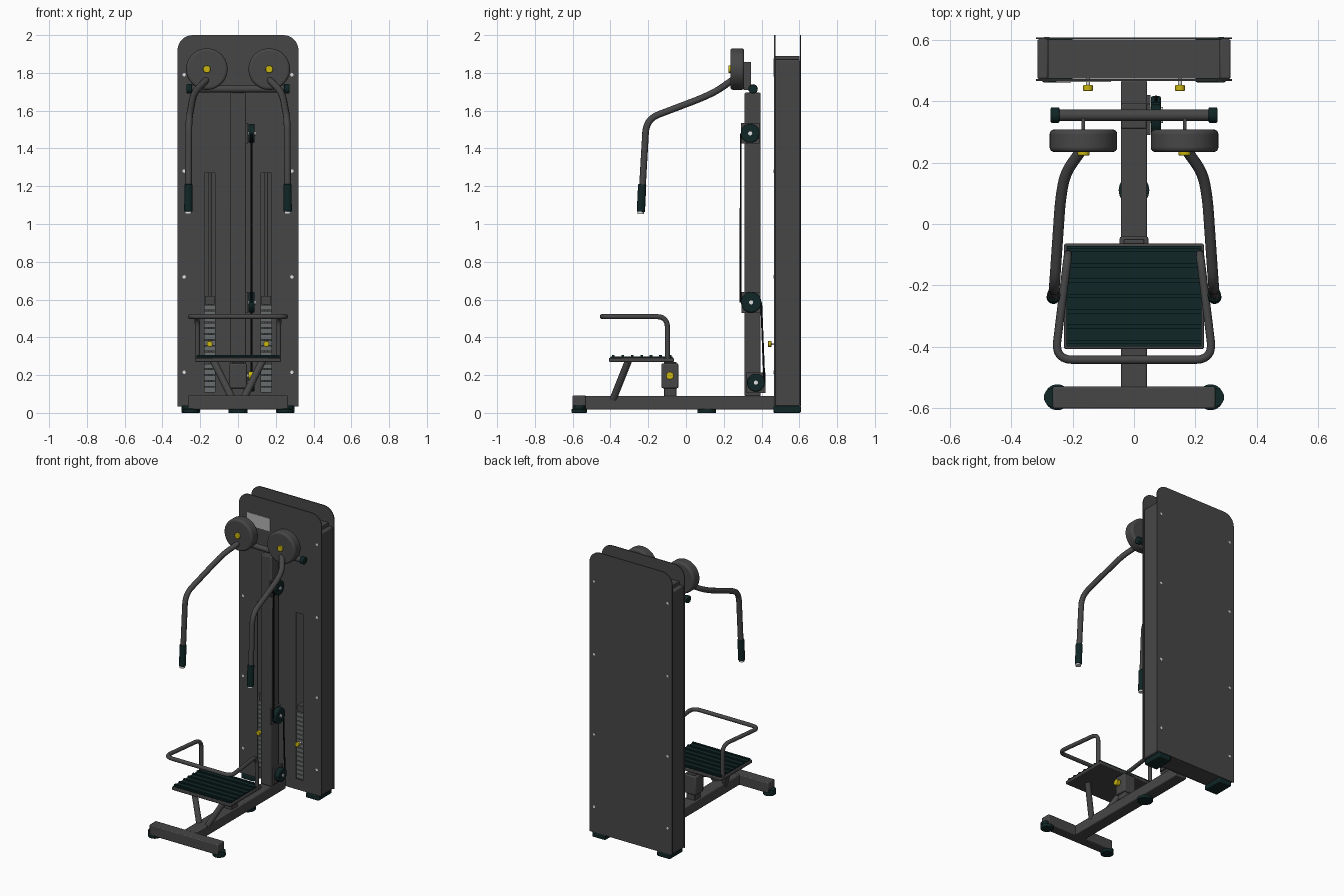
import bpy, math
from mathutils import Vector

if "Cube" in bpy.data.objects:
    bpy.data.objects.remove(bpy.data.objects["Cube"])

def mat(name, rgb):
    m = bpy.data.materials.new(name)
    m.diffuse_color = (*rgb, 1)
    m.use_nodes = True
    m.node_tree.nodes["Principled BSDF"].inputs["Base Color"].default_value = m.diffuse_color
    return m

GREY = mat("dark grey metal", (0.062, 0.062, 0.062))
RUBBER = mat("black green rubber", (0.005, 0.019, 0.019))
YELLOW = mat("yellow knob", (0.60, 0.47, 0.005))
STEEL = mat("light steel", (0.75, 0.75, 0.75))
IRON = mat("weight grey", (0.14, 0.15, 0.15))
LABEL = mat("label grey", (0.45, 0.45, 0.45))
CABLE = mat("cable black", (0.005, 0.005, 0.005))

def finish(o, name, m, bevel=0, segs=2):
    o.name = name
    o.data.materials.clear()
    o.data.materials.append(m)
    if bevel:
        b = o.modifiers.new("bevel", 'BEVEL')
        b.width, b.segments, b.limit_method = bevel, segs, 'ANGLE'
    bpy.ops.object.select_all(action='DESELECT')
    o.select_set(True)
    bpy.context.view_layer.objects.active = o
    bpy.ops.object.shade_smooth_by_angle(angle=math.radians(35))
    return o

def box(name, x, y, z, m, bevel=0):
    bpy.ops.mesh.primitive_cube_add(size=1)
    o = bpy.context.object
    for v in o.data.vertices:
        v.co = [r[0] + (c + 0.5) * (r[1] - r[0]) for r, c in zip((x, y, z), v.co)]
    return finish(o, name, m, bevel)

def rod(name, a, b, r, m, n=32, bevel=0, segs=2):
    a, b = Vector(a), Vector(b)
    bpy.ops.mesh.primitive_cylinder_add(vertices=n, radius=r, depth=(b - a).length, location=(a + b) / 2)
    o = bpy.context.object
    o.rotation_euler = (b - a).to_track_quat('Z', 'Y').to_euler()
    return finish(o, name, m, bevel, segs)

def to_mesh(o):
    bpy.context.collection.objects.link(o)
    bpy.ops.object.select_all(action='DESELECT')
    o.select_set(True)
    bpy.context.view_layer.objects.active = o
    bpy.ops.object.convert(target='MESH')
    return bpy.context.object

def tube(name, pts, r, m, fillet=0.05):
    # polyline with rounded corners, swept with a round section
    pts = [Vector(p) for p in pts]
    path = [pts[0]]
    for p, q, s in zip(pts, pts[1:], pts[2:]):
        f = min(fillet, (p - q).length * .48, (s - q).length * .48)
        a, b = q + (p - q).normalized() * f, q + (s - q).normalized() * f
        path += [a * (1 - t) ** 2 + q * 2 * t * (1 - t) + b * t * t for t in (i / 6 for i in range(7))]
    path.append(pts[-1])
    c = bpy.data.curves.new(name, 'CURVE')
    c.dimensions, c.bevel_depth, c.bevel_resolution, c.use_fill_caps = '3D', r, 4, True
    s = c.splines.new('POLY')
    s.points.add(len(path) - 1)
    for sp, p in zip(s.points, path):
        sp.co = (*p, 1)
    return finish(to_mesh(bpy.data.objects.new(name, c)), name, m)

def panel(name, y, slots):
    # flat panel with rounded top corners and optional slot holes
    R, W = 0.08, 0.32
    arc = [(W - R + R * math.cos(a), 2 - R + R * math.sin(a)) for a in (math.pi / 16 * i for i in range(9))]
    loops = [[(-W, 0.035), (W, 0.035)] + arc + [(-x, z) for x, z in reversed(arc)]]
    for s in slots:
        loops.append([(s - .027, .11), (s - .027, 1.27), (s + .027, 1.27), (s + .027, .11)])
    c = bpy.data.curves.new(name, 'CURVE')
    c.dimensions, c.fill_mode, c.extrude = '2D', 'BOTH', 0.003
    for l in loops:
        sp = c.splines.new('POLY')
        sp.points.add(len(l) - 1)
        for p, q in zip(sp.points, l):
            p.co = (*q, 0, 1)
        sp.use_cyclic_u = True
    o = bpy.data.objects.new(name, c)
    o.rotation_euler = (math.pi / 2, 0, 0)
    o.location.y = y
    return finish(to_mesh(o), name, m=GREY)

# tower
panel("front_panel", 0.470, (-0.15, 0.15))
panel("back_panel", 0.606, ())
box("tower_cap", (-.28, .28), (.474, .602), (1.83, 1.89), GREY)
box("tower_floor", (-.28, .28), (.474, .602), (.036, .09), GREY)
box("name_plate", (-.255, -.075), (.463, .467), (1.785, 1.875), LABEL)
for s in (-1, 1):
    box("tower_side", sorted((s * .28, s * .315)), (.473, .603), (.036, 1.87), GREY, .006)
    box("tower_foot", sorted((s * .20, s * .30)), (.462, .608), (0, .036), RUBBER, .006)
    for z in (.215, .72, 1.28, 1.79):
        rod("front_panel_bolt", (s * .285, .464, z), (s * .285, .468, z), .009, STEEL, 12)
        rod("back_panel_bolt", (s * .285, .608, z), (s * .285, .610, z), .009, STEEL, 12)
    # weight stack behind the slot
    for i in range(15):
        z = .11 + i * .031
        box("weight_plate", (s * .15 - .055, s * .15 + .055), (.478, .59), (z, z + .026), IRON)
    box("stack_head", (s * .15 - .025, s * .15 + .025), (.48, .57), (.575, .62), GREY)
    rod("guide_rod", (s * .15, .55, .09), (s * .15, .55, 1.83), .01, GREY, 16)
    rod("pin_stem", (s * .15, .45, .365), (s * .15, .50, .365), .006, STEEL, 16)
    rod("pin_knob", (s * .15, .434, .365), (s * .15, .453, .365), .016, YELLOW, 20, .003)

# base
box("base_beam", (-.043, .043), (-.54, .468), (.018, .09), GREY, .006)
box("front_beam", (-.265, .265), (-.602, -.53), (.018, .092), GREY, .006)
rod("middle_foot", (0, .11, 0), (0, .11, .02), .05, RUBBER)
for s in (-1, 1):
    rod("front_foot", (s * .25, -.565, 0), (s * .25, -.565, .022), .042, RUBBER, 32, .005)
    rod("front_beam_cap", (s * .264, -.565, .02), (s * .264, -.565, .04), .03, RUBBER)

# column and top crossbar
box("column", (-.042, .042), (.31, .395), (.088, 1.695), GREY, .006)
rod("crossbar", (-.25, .355, 1.715), (.25, .355, 1.715), .019, GREY)
for s in (-1, 1):
    rod("crossbar_cap", (s * .243, .355, 1.715), (s * .272, .355, 1.715), .025, RUBBER, 32, .004)

# pulleys and cable
def pulley(y, z, r):
    rod("pulley_wheel", (.055, y, z), (.088, y, z), r, RUBBER, 32, .006)
    rod("pulley_bolt", (.04, y, z), (.095, y, z), .011, STEEL, 16)
    box("pulley_bracket", (.04, .054), (y - .05, y + .05), (z - .055, z + .055), GREY)

pulley(.34, 1.48, .05)
pulley(.345, .585, .054)
pulley(.37, .16, .047)
tube("front_cable", [(.072, .29, 1.48), (.072, .289, .585)], .005, CABLE)
tube("rear_cable", [(.072, .398, .585), (.072, .415, .16)], .005, CABLE)

# swing arms with pivot discs
for s in (-1, 1):
    x = s * .165
    rod("pivot_disc", (x, .235, 1.82), (x, .308, 1.82), .11, GREY, 48, .014, 4)
    rod("disc_knob", (x, .224, 1.82), (x, .238, 1.82), .02, YELLOW, 20, .003)
    box("disc_bracket", (x - .006, x + .006), (.305, .345), (1.71, 1.858), GREY)
    tube("swing_arm", [(x, .25, 1.765), (s * .225, .165, 1.705), (s * .24, .08, 1.665),
                       (s * .26, -.21, 1.555), (s * .263, -.238, 1.07)], .018, GREY, .07)
    rod("arm_grip", (s * .263, -.239, 1.065), (s * .262, -.232, 1.21), .022, RUBBER, 24, .003)
    rod("grip_end", (s * .263, -.24, 1.054), (s * .263, -.24, 1.066), .018, STEEL, 24)

# foot platform with ribs
box("platform_frame", (-.228, .228), (-.408, -.064), (.27, .292), GREY, .005)
box("platform_mat", (-.22, .22), (-.40, -.072), (.292, .299), RUBBER)
for i in range(7):
    y = -.385 + i * .05
    box("platform_rib", (-.22, .22), (y - .007, y + .007), (.299, .306), RUBBER)

# platform support
box("support_post", (-.033, .033), (-.117, -.05), (.085, .27), GREY, .004)
box("support_sleeve", (-.047, .047), (-.13, -.04), (.13, .262), GREY, .008)
rod("sleeve_pin", (.045, -.085, .197), (.065, -.085, .197), .01, STEEL, 16)
rod("sleeve_knob", (.055, -.085, .197), (.082, -.085, .197), .021, YELLOW, 20, .003)
for s in (-1, 1):
    rod("platform_strut", (s * .13, -.305, .275), (s * .03, -.385, .075), .019, GREY, 24)

# hand rail around the platform
tube("hand_rail", [(-.215, -.098, .28), (-.215, -.098, .51), (-.258, -.443, .51),
                   (.258, -.443, .51), (.215, -.098, .51), (.215, -.098, .28)], .0135, GREY, .06)
